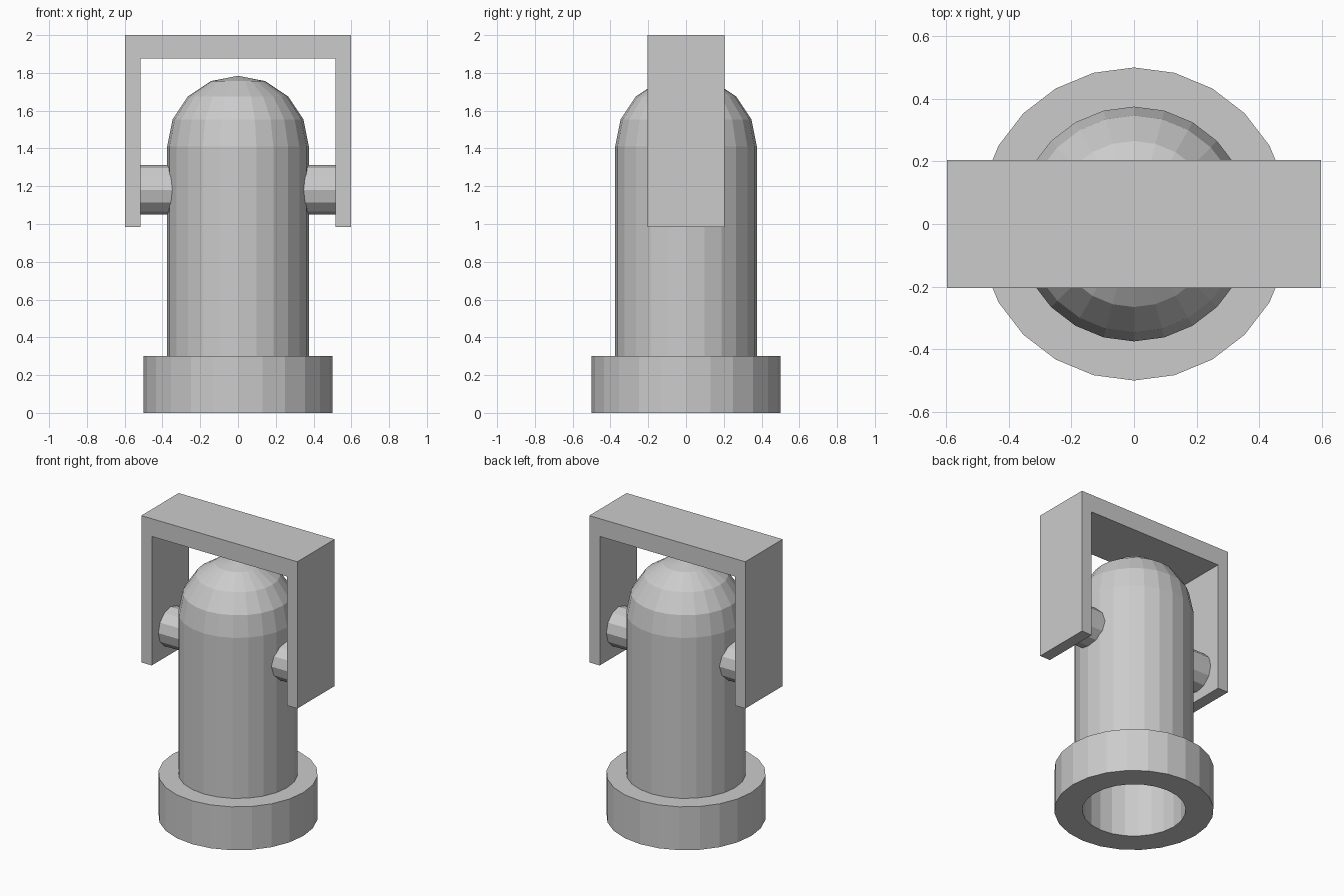
import bpy, bmesh
from math import radians, sin, cos, pi

if "Cube" in bpy.data.objects:
    bpy.data.objects.remove(bpy.data.objects["Cube"])


def finish(name, bm):
    bmesh.ops.remove_doubles(bm, verts=bm.verts, dist=1e-4)
    bmesh.ops.recalc_face_normals(bm, faces=bm.faces)
    mesh = bpy.data.meshes.new(name)
    bm.to_mesh(mesh)
    bm.free()
    obj = bpy.data.objects.new(name, mesh)
    bpy.context.collection.objects.link(obj)
    return obj


def lathe(name, profile, closed=False, sides=24):
    """Spin a radius/height profile around z."""
    bm = bmesh.new()
    verts = [bm.verts.new((r, 0, z)) for r, z in profile]
    edges = [bm.edges.new(p) for p in zip(verts, verts[1:])]
    if closed:
        edges.append(bm.edges.new((verts[-1], verts[0])))
    bmesh.ops.spin(bm, geom=verts + edges, cent=(0, 0, 0), axis=(0, 0, 1),
                   angle=2 * pi, steps=sides)
    return finish(name, bm)


def extrude_profile(name, points, start, vector):
    """Fill a polygon and extrude it along a vector."""
    bm = bmesh.new()
    face = bm.faces.new([bm.verts.new(start(*p)) for p in points])
    geom = bmesh.ops.extrude_face_region(bm, geom=[face], use_keep_orig=True)["geom"]
    bmesh.ops.translate(bm, vec=vector,
                        verts=[g for g in geom if isinstance(g, bmesh.types.BMVert)])
    return finish(name, bm)


def dome(radius, steps=4):
    pts = [(radius * cos(radians(90 * i / steps)), 1.41 + radius * sin(radians(90 * i / steps)))
           for i in range(steps)]
    return pts + [(0, 1.41 + radius)]


# Foot collar: ring around the lower end of the tube
lathe("base_collar", [(0.375, 0), (0.5, 0), (0.5, 0.3), (0.375, 0.3)], closed=True)

# Hollow tube with a faceted dome, open at the bottom
R, INNER = 0.375, 0.325
lathe("domed_tube", [(INNER, 0), (R, 0)] + dome(R) + dome(INNER)[::-1] + [(INNER, 0)])

# U-shaped bracket over the dome
W, T, HY = 0.597, 0.08, 0.204
outline = [(-W, 0.985), (-W, 2), (W, 2), (W, 0.985),
           (W - T, 0.985), (W - T, 1.877), (-W + T, 1.877), (-W + T, 0.985)]
extrude_profile("bracket", outline, lambda x, z: (x, -HY, z), (0, 2 * HY, 0))

# Pivot pins joining the bracket legs to the tube
circle = [(0.132 * cos(2 * pi * i / 12), 1.181 + 0.132 * sin(2 * pi * i / 12)) for i in range(12)]
for side, s in (("left", -1), ("right", 1)):
    extrude_profile(side + "_pivot_pin", circle,
                    lambda y, z: (s * 0.335, y, z), (s * 0.185, 0, 0))
